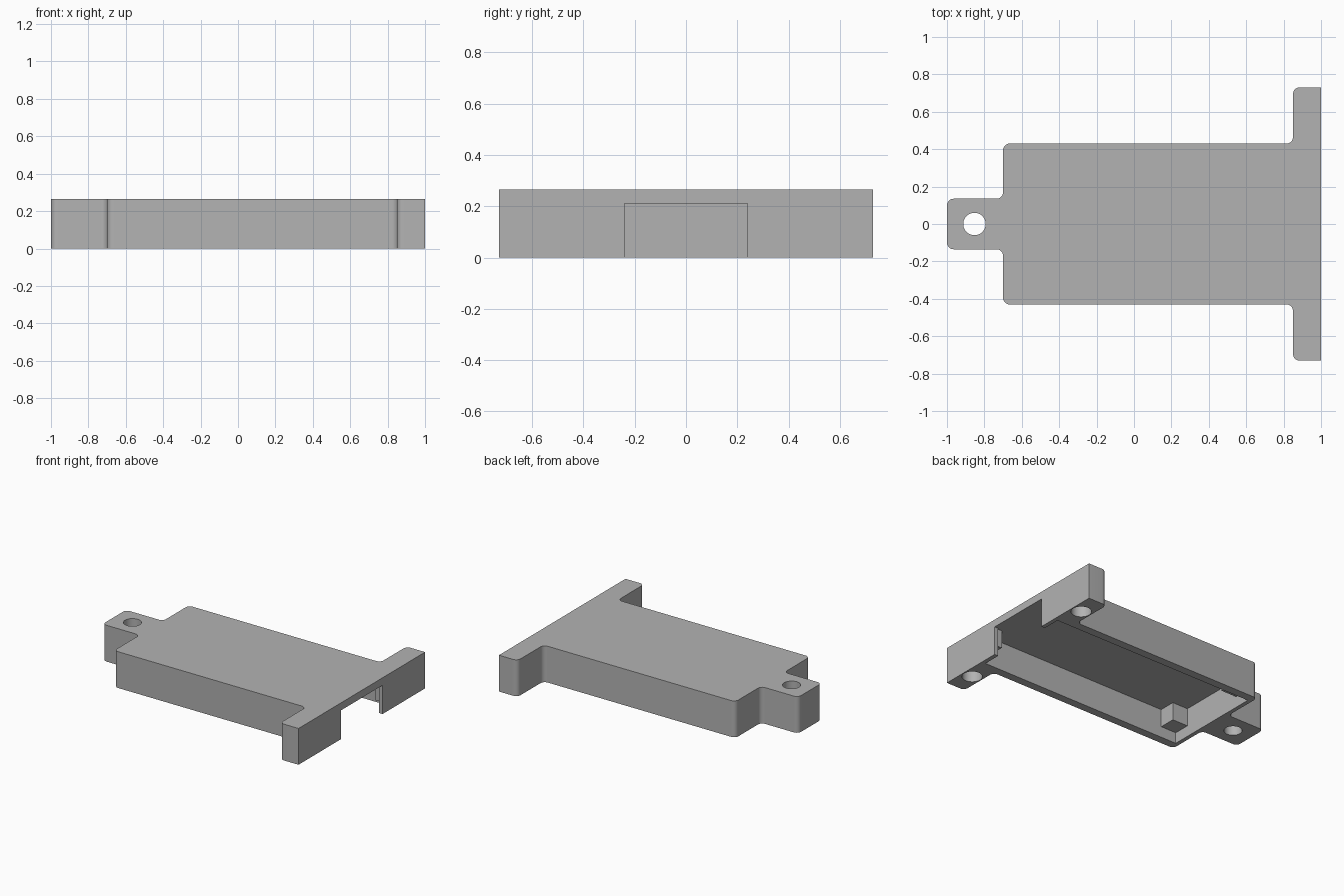
import bpy, bmesh, math
from mathutils import Vector

if "Cube" in bpy.data.objects:
    bpy.data.objects.remove(bpy.data.objects["Cube"], do_unlink=True)

HEIGHT, CEILING = 0.265, 0.21

grey = bpy.data.materials.new("plain_grey")
grey.use_nodes = True
grey.diffuse_color = (0.45, 0.45, 0.45, 1)
grey.node_tree.nodes["Principled BSDF"].inputs["Base Color"].default_value = (0.45, 0.45, 0.45, 1)


def add_object(name, bm):
    bmesh.ops.recalc_face_normals(bm, faces=bm.faces)
    mesh = bpy.data.meshes.new(name)
    bm.to_mesh(mesh)
    bm.free()
    mesh.materials.append(grey)
    obj = bpy.data.objects.new(name, mesh)
    bpy.context.collection.objects.link(obj)
    return obj


def box(name, low, high):
    bm = bmesh.new()
    bmesh.ops.create_cube(bm, size=1)
    for v in bm.verts:
        v.co = [(a + b) / 2 + c * (b - a) for a, b, c in zip(low, high, v.co)]
    return add_object(name, bm)


def drill(name, x, y, radius, top):
    bm = bmesh.new()
    bmesh.ops.create_cone(bm, cap_ends=True, segments=40, radius1=radius,
                          radius2=radius, depth=top + 0.1)
    bmesh.ops.translate(bm, verts=bm.verts, vec=(x, y, (top - 0.1) / 2))
    return add_object(name, bm)


def fillet(points, steps=8):
    """Round each (x, y, radius) corner of a closed outline."""
    out = []
    for i, (x, y, r) in enumerate(points):
        p = Vector((x, y))
        if r == 0:
            out.append(p)
            continue
        a = (Vector(points[i - 1][:2]) - p).normalized()
        b = (Vector(points[(i + 1) % len(points)][:2]) - p).normalized()
        centre = p + (a + b) * r
        for k in range(steps + 1):
            t = k / steps * math.pi / 2
            out.append(centre - b * r * math.cos(t) - a * r * math.sin(t))
    return out


# Housing outline: one half, mirrored across y
R = 0.035
half = [(1, 0.73, 0), (0.85, 0.73, R), (0.85, 0.43, R),
        (-0.7, 0.43, R), (-0.7, 0.135, R), (-1, 0.135, R)]
outline = fillet(half + [(x, -y, r) for x, y, r in reversed(half)])
bm = bmesh.new()
base = bm.faces.new([bm.verts.new((p.x, p.y, 0)) for p in outline])
grown = bmesh.ops.extrude_face_region(bm, geom=[base])
bmesh.ops.translate(bm, vec=(0, 0, HEIGHT),
                    verts=[g for g in grown["geom"] if isinstance(g, bmesh.types.BMVert)])
housing = add_object("housing", bm)

# Cavity, end notch, tab through hole and two blind flange holes
cutters = [
    box("cavity_cutter", (-0.67, -0.37, -0.1), (0.97, 0.37, CEILING)),
    box("notch_cutter", (0.9, -0.24, -0.1), (1.1, 0.24, CEILING)),
    drill("tab_hole_cutter", -0.853, 0, 0.06, HEIGHT + 0.1),
    drill("left_hole_cutter", 0.925, 0.56, 0.068, CEILING),
    drill("right_hole_cutter", 0.925, -0.56, 0.068, CEILING),
]
bpy.context.view_layer.objects.active = housing
for cutter in cutters:
    cutter.hide_render = True
    mod = housing.modifiers.new("cut", "BOOLEAN")
    mod.operation, mod.solver, mod.object = "DIFFERENCE", "EXACT", cutter
    bpy.ops.object.modifier_apply(modifier=mod.name)
for cutter in cutters:
    bpy.data.objects.remove(cutter, do_unlink=True)

bpy.ops.object.select_all(action="DESELECT")
housing.select_set(True)
bpy.ops.object.shade_smooth_by_angle(angle=math.radians(30))

# Support posts hanging from the ceiling in the cavity corners
for side, s in (("left", 1), ("right", -1)):
    y0, y1 = sorted((s * 0.25, s * 0.375))
    box(side + "_tab_end_post", (-0.675, y0, 0.08), (-0.545, y1, CEILING + 0.01))
    box(side + "_flange_end_post", (0.93, y0, 0.08), (0.975, y1, CEILING + 0.01))
